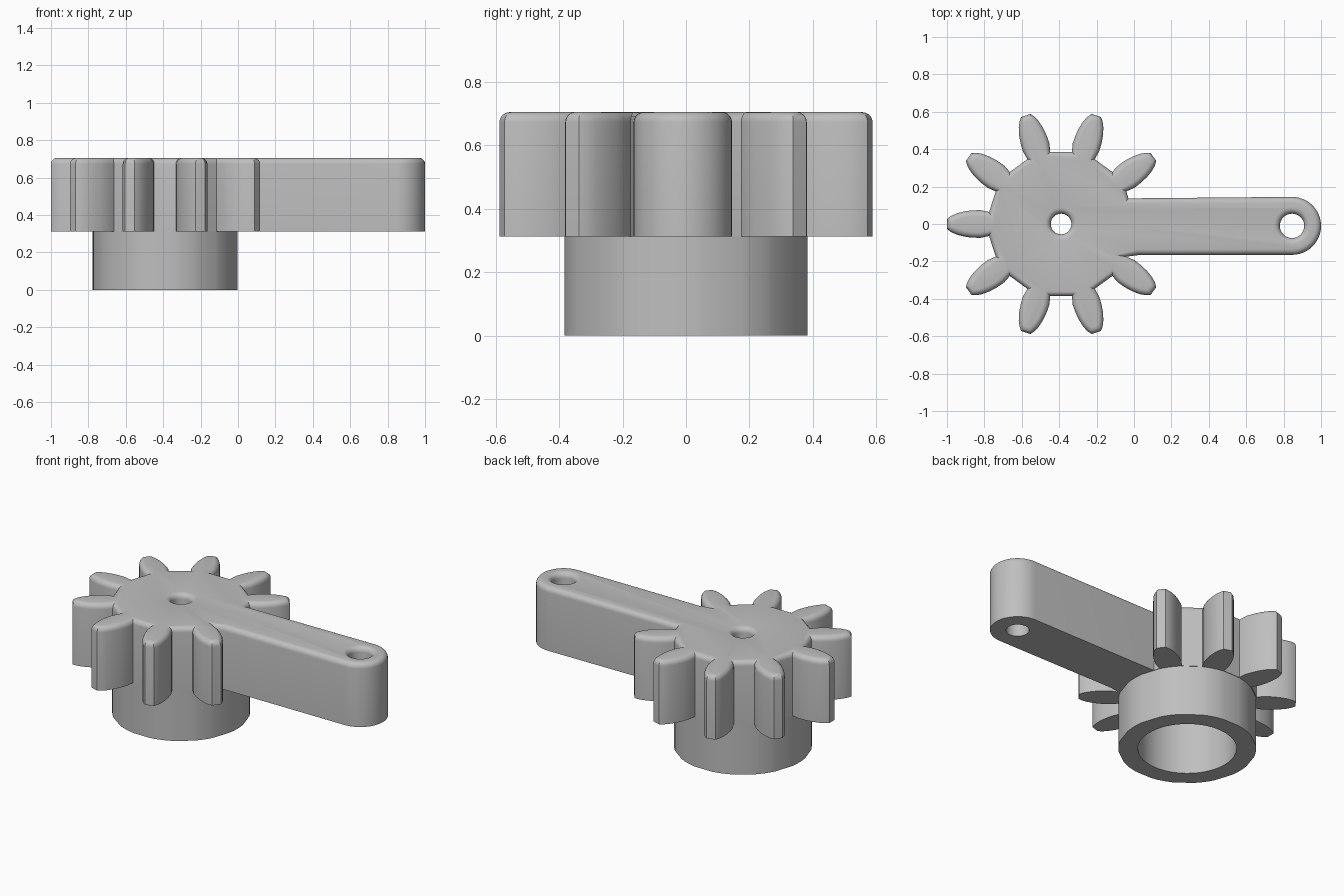
import bpy, bmesh, math
from mathutils import Vector

cube = bpy.data.objects.get("Cube")
if cube:
    bpy.data.objects.remove(cube, do_unlink=True)

HUB_X = -0.39                    # gear axis
ROOT, HUB_TOP, TOP, FILLET = 0.387, 0.313, 0.705, 0.032
ARM_END, ARM_Y, ARM_R = 0.845, -0.01, 0.155
PITCH = math.radians(36)
FLANK = [(0.385, 0.064), (0.43, 0.074), (0.475, 0.073), (0.52, 0.067),
         (0.56, 0.056), (0.59, 0.042), (0.61, 0.026)]

grey = bpy.data.materials.new("plain_grey")
grey.use_nodes = True
colour = (0.52, 0.52, 0.52, 1)
grey.diffuse_color = colour
grey.node_tree.nodes["Principled BSDF"].inputs["Base Color"].default_value = colour


def loft(name, rings):
    """Closed solid through a stack of (outline, height) rings."""
    bm = bmesh.new()
    loops = [[bm.verts.new((p[0], p[1], z)) for p in pts] for pts, z in rings]
    for low, high in zip(loops, loops[1:]):
        n = len(low)
        for i in range(n):
            j = (i + 1) % n
            bm.faces.new((low[i], low[j], high[j], high[i]))
    bm.faces.new(loops[0][::-1])
    bm.faces.new(loops[-1])
    mesh = bpy.data.meshes.new(name)
    bm.to_mesh(mesh)
    bm.free()
    mesh.materials.append(grey)
    obj = bpy.data.objects.new(name, mesh)
    bpy.context.collection.objects.link(obj)
    return obj


def circle(x, y, r, n=64):
    return [(x + r * math.cos(math.tau * i / n), y + r * math.sin(math.tau * i / n))
            for i in range(n)]


def lathe(name, x, y, profile):
    return loft(name, [(circle(x, y, r), z) for r, z in profile])


def inset(pts, d):
    """Move a counter-clockwise outline inwards, limiting sharp mitres."""
    out = []
    for i, p in enumerate(pts):
        a = (p - pts[i - 1]).normalized()
        b = (pts[(i + 1) % len(pts)] - p).normalized()
        n1, n2 = Vector((-a.y, a.x)), Vector((-b.y, b.x))
        m = (n1 + n2).normalized()
        out.append(p + m * d / max(m.dot(n1), 0.36))
    return out


def arc_steps(steps=5):
    """Quarter-round steps as (inward, upward) fractions."""
    for i in range(steps + 1):
        t = math.pi / 2 * i / steps
        yield 1 - math.cos(t), math.sin(t)


def select_only(obj):
    bpy.ops.object.select_all(action='DESELECT')
    obj.select_set(True)
    bpy.context.view_layer.objects.active = obj


def cut(obj, cutter):
    mod = obj.modifiers.new("hole", 'BOOLEAN')
    mod.operation = 'DIFFERENCE'
    mod.solver = 'EXACT'
    mod.object = cutter
    select_only(obj)
    bpy.ops.object.modifier_apply(modifier=mod.name)


# Gear outline: nine teeth, with the arm in place of the tenth
outline = []
side = [(r, -w) for r, w in FLANK] + [(r, w) for r, w in reversed(FLANK)]
for k in range(1, 10):
    c, s = math.cos(k * PITCH), math.sin(k * PITCH)
    outline += [Vector((HUB_X + r * c - w * s, r * s + w * c)) for r, w in side]
outline.append(Vector((0.02, -0.167)))
for i in range(25):
    t = math.pi * (i / 24 - 0.5)
    outline.append(Vector((ARM_END + ARM_R * math.cos(t), ARM_Y + ARM_R * math.sin(t))))
outline.append(Vector((-0.03, 0.137)))

rings = [(outline, HUB_TOP)]
rings += [(inset(outline, FILLET * u), TOP - FILLET + FILLET * v) for u, v in arc_steps()]
gear_and_arm = loft("gear_and_arm", rings)

# Hub with a flat under each tooth gap
half = math.atan2(FLANK[0][1], FLANK[0][0])
hub_outline = []
for k in range(10):
    for f in (-1, -0.5, 0, 0.5, 1):
        t = k * PITCH + f * half
        hub_outline.append((HUB_X + ROOT * math.cos(t), ROOT * math.sin(t)))
hub = loft("hub", [(hub_outline, 0), (hub_outline, HUB_TOP)])


# Holes with a rounded top rim
def rim(r):
    steps = [(r + FILLET * u, TOP - FILLET + FILLET * v) for u, v in arc_steps()]
    return steps + [(r + FILLET, TOP + 0.1)]


bore = lathe("bore_cutter", HUB_X, 0,
             [(0.277, -0.1), (0.277, 0.4), (0.055, 0.4)] + rim(0.055))
arm_hole = lathe("arm_hole_cutter", ARM_END, ARM_Y, [(0.065, 0.1)] + rim(0.065))
cut(hub, bore)
cut(gear_and_arm, bore)
cut(gear_and_arm, arm_hole)
for cutter in (bore, arm_hole):
    bpy.data.objects.remove(cutter, do_unlink=True)

for obj in (hub, gear_and_arm):
    select_only(obj)
    bpy.ops.object.shade_smooth_by_angle(angle=math.radians(30))
